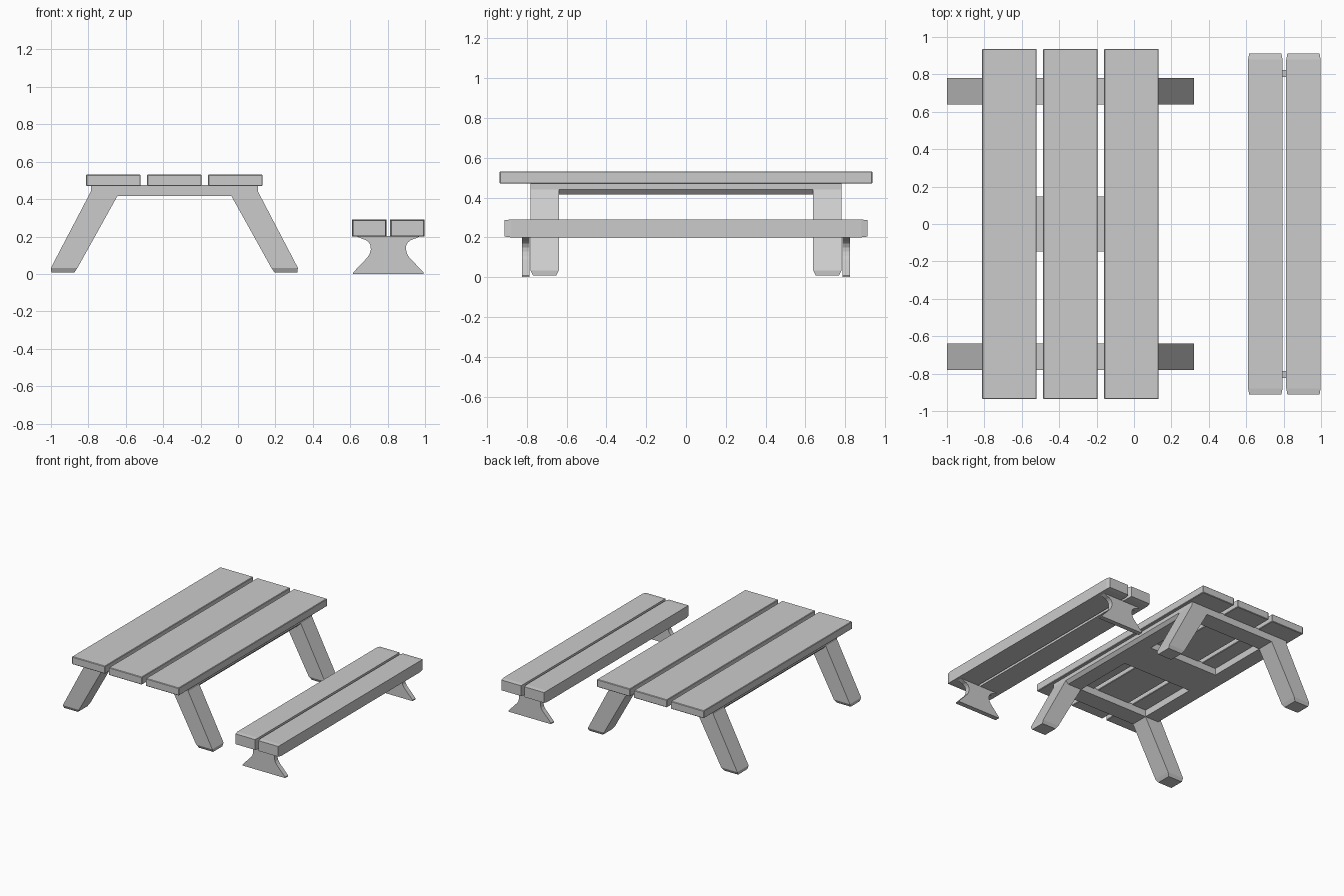
import bpy, bmesh

if "Cube" in bpy.data.objects:
    bpy.data.objects.remove(bpy.data.objects["Cube"])

CX = -0.34   # centre line of the table
BX = 0.804   # centre line of the bench


def loft(name, rings, bevel=0.0):
    """Solid from a list of matching rings, capped at both ends."""
    bm = bmesh.new()
    loops = [[bm.verts.new(p) for p in ring] for ring in rings]
    n = len(loops[0])
    for a, b in zip(loops, loops[1:]):
        for i in range(n):
            j = (i + 1) % n
            bm.faces.new((a[i], a[j], b[j], b[i]))
    bm.faces.new(loops[0])
    bm.faces.new(loops[-1][::-1])
    bmesh.ops.recalc_face_normals(bm, faces=bm.faces)
    if bevel:
        bmesh.ops.bevel(bm, geom=bm.edges[:], offset=bevel, segments=1,
                        affect='EDGES', profile=0.5)
    me = bpy.data.meshes.new(name)
    bm.to_mesh(me)
    bm.free()
    ob = bpy.data.objects.new(name, me)
    bpy.context.collection.objects.link(ob)
    return ob


def extrude_y(name, profile, y0, y1):
    return loft(name, [[(x, y, z) for x, z in profile] for y in (y0, y1)])


def box(name, x0, x1, y0, y1, z0, z1, bevel=0.0):
    return loft(name, [[(x0, y, z0), (x1, y, z0), (x1, y, z1), (x0, y, z1)]
                       for y in (y0, y1)], bevel)


# Table top planks
for i in range(3):
    c = CX + (i - 1) * 0.326
    box(f"table_plank_{i + 1}", c - 0.146, c + 0.146, -0.936, 0.936, 0.47, 0.531, 0.004)

# Table legs: vertical shoulder, slanted shaft, chamfered foot
# each row: outer offset, outer z, inner offset, inner z, half width in y
LEG = [(0.447, 0.476, 0.305, 0.476, 0.071),
       (0.447, 0.44, 0.305, 0.416, 0.071),
       (0.66, 0.033, 0.518, 0.033, 0.071),
       (0.658, 0.008, 0.535, 0.008, 0.058)]
for sx, side in ((-1, "left"), (1, "right")):
    for sy, end in ((-1, "front"), (1, "back")):
        yc = sy * 0.71
        loft(f"table_leg_{end}_{side}",
             [[(CX + sx * o, yc - h, zo), (CX + sx * o, yc + h, zo),
               (CX + sx * i, yc + h, zi), (CX + sx * i, yc - h, zi)]
              for o, zo, i, zi, h in LEG])
    # Side rail with a chamfered lower outer edge
    extrude_y(f"table_rail_{side}",
              [(CX + sx * a, z) for a, z in ((0.447, 0.476), (0.447, 0.44), (0.425, 0.416),
                                             (0.305, 0.416), (0.305, 0.476))],
              -0.639, 0.639)

# Cross bars under the table top
for name, y0, y1 in (("front", -0.781, -0.639), ("middle", -0.147, 0.147), ("back", 0.639, 0.781)):
    box(f"table_cross_bar_{name}", CX - 0.305, CX + 0.305, y0, y1, 0.416, 0.476)

# Bench seat boards with slightly tapered ends
for s, side in ((-1, "left"), (1, "right")):
    c = BX + s * 0.102
    loft(f"bench_board_{side}",
         [[(c - w, y, 0.245 - h), (c + w, y, 0.245 - h), (c + w, y, 0.245 + h), (c - w, y, 0.245 + h)]
          for y, w, h in ((-0.911, 0.086, 0.041), (-0.88, 0.092, 0.045),
                          (0.88, 0.092, 0.045), (0.911, 0.086, 0.041))])

# Bench legs: waisted upright panels
half = [(0.188, 0.0), (0.188, 0.008), (0.112, 0.088), (0.1, 0.107), (0.094, 0.13),
        (0.095, 0.15), (0.104, 0.168), (0.12, 0.181), (0.145, 0.19), (0.172, 0.202)]
profile = [(BX + x, z) for x, z in half] + [(BX - x, z) for x, z in reversed(half)]
for s, end in ((-1, "front"), (1, "back")):
    extrude_y(f"bench_leg_{end}", profile, s * 0.785, s * 0.823)
